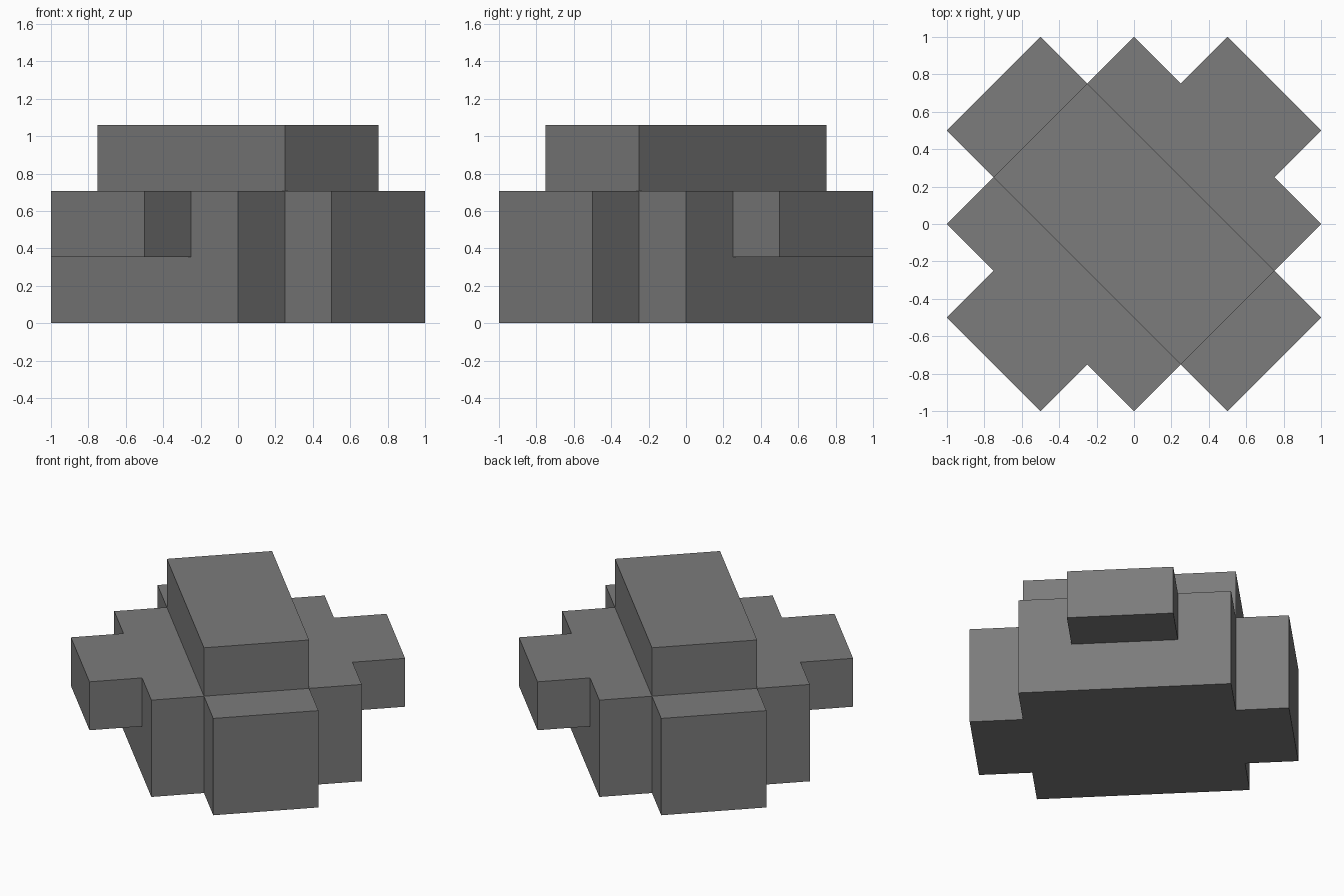
import bpy
from math import pi, sqrt
from mathutils import Matrix, Vector

default = bpy.data.objects.get("Cube")
if default:
    bpy.data.objects.remove(default, do_unlink=True)

U = sqrt(2) / 4                      # one block module
TURN = Matrix.Rotation(-pi / 4, 4, 'Z')   # whole model stands on the diagonal

grey = bpy.data.materials.new("plain grey")
grey.use_nodes = True
colour = (0.2, 0.2, 0.2, 1)
grey.diffuse_color = colour
grey.node_tree.nodes["Principled BSDF"].inputs["Base Color"].default_value = colour


def block(name, low, high):
    """Box between two corners in modules, turned onto the diagonal."""
    low, high = Vector(low) * U, Vector(high) * U
    bpy.ops.mesh.primitive_cube_add(size=1)
    ob = bpy.context.object
    ob.name = ob.data.name = name
    size = Matrix.Diagonal((*(high - low), 1))
    ob.data.transform(TURN @ Matrix.Translation((low + high) / 2) @ size)
    ob.data.materials.append(grey)


# Central body and the long block on its top
block("body", (-2, -2, 0), (2, 2, 2))
block("top_block", (-2, -1, 2), (2, 1, 3))

# Full-height end blocks
block("front_end_block", (2, -1, 0), (3, 1, 2))
block("back_end_block", (-3, -1, 0), (-2, 1, 2))

# Raised side blocks
block("left_side_block", (-1, 2, 1), (1, 3, 2))
block("right_side_block", (-1, -3, 1), (1, -2, 2))
